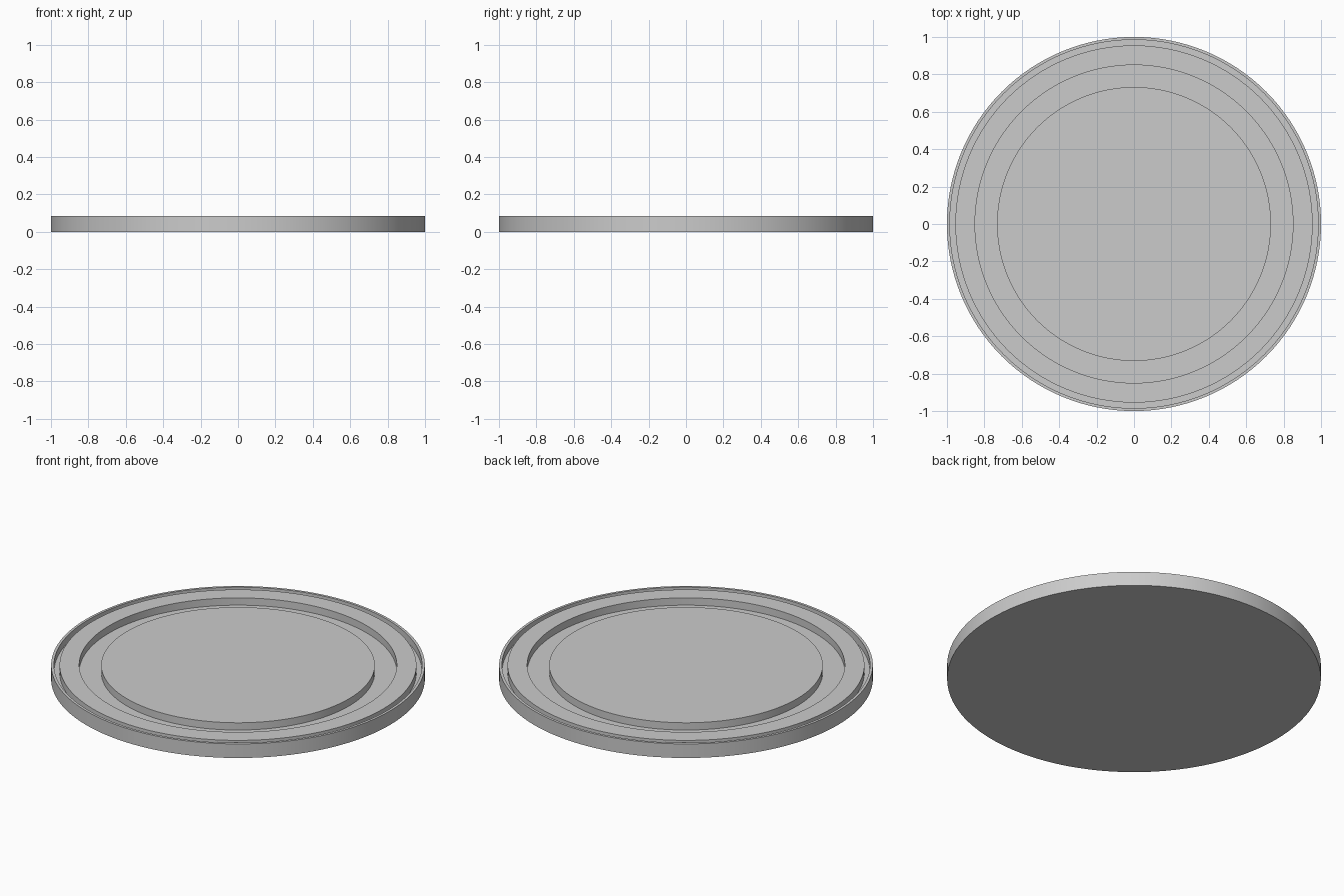
import bpy
import bmesh
import math

if "Cube" in bpy.data.objects:
    bpy.data.objects.remove(bpy.data.objects["Cube"], do_unlink=True)

SEGMENTS = 128
TOP = 0.083
FLOOR = 0.04


def make_material(name, colour):
    mat = bpy.data.materials.new(name)
    mat.use_nodes = True
    mat.diffuse_color = colour
    mat.node_tree.nodes["Principled BSDF"].inputs["Base Color"].default_value = colour
    return mat


def lathe(name, profile, material):
    """Turn a (radius, height) profile around z and cap both ends."""
    bm = bmesh.new()
    rings = []
    for radius, height in profile:
        ring = []
        for i in range(SEGMENTS):
            a = math.tau * i / SEGMENTS
            ring.append(bm.verts.new((radius * math.cos(a), radius * math.sin(a), height)))
        rings.append(ring)
    for low, high in zip(rings, rings[1:]):
        for i in range(SEGMENTS):
            j = (i + 1) % SEGMENTS
            bm.faces.new((low[i], low[j], high[j], high[i]))
    bm.faces.new(rings[0][::-1])
    bm.faces.new(rings[-1])
    bmesh.ops.recalc_face_normals(bm, faces=bm.faces)
    mesh = bpy.data.meshes.new(name)
    bm.to_mesh(mesh)
    bm.free()
    mesh.materials.append(material)
    obj = bpy.data.objects.new(name, mesh)
    bpy.context.collection.objects.link(obj)
    bpy.ops.object.select_all(action="DESELECT")
    obj.select_set(True)
    bpy.context.view_layer.objects.active = obj
    bpy.ops.object.shade_smooth_by_angle(angle=math.radians(30))
    return obj


grey = make_material("light grey", (0.6, 0.6, 0.6, 1))

# Round lid: outer wall, thin rim, narrow groove, flat ring, wide groove, centre plate
lathe("round_lid", [
    (1.0, 0), (1.0, TOP),
    (0.985, TOP), (0.985, FLOOR),
    (0.955, FLOOR), (0.955, TOP),
    (0.85, TOP), (0.85, FLOOR),
    (0.732, FLOOR), (0.732, TOP),
], grey)
